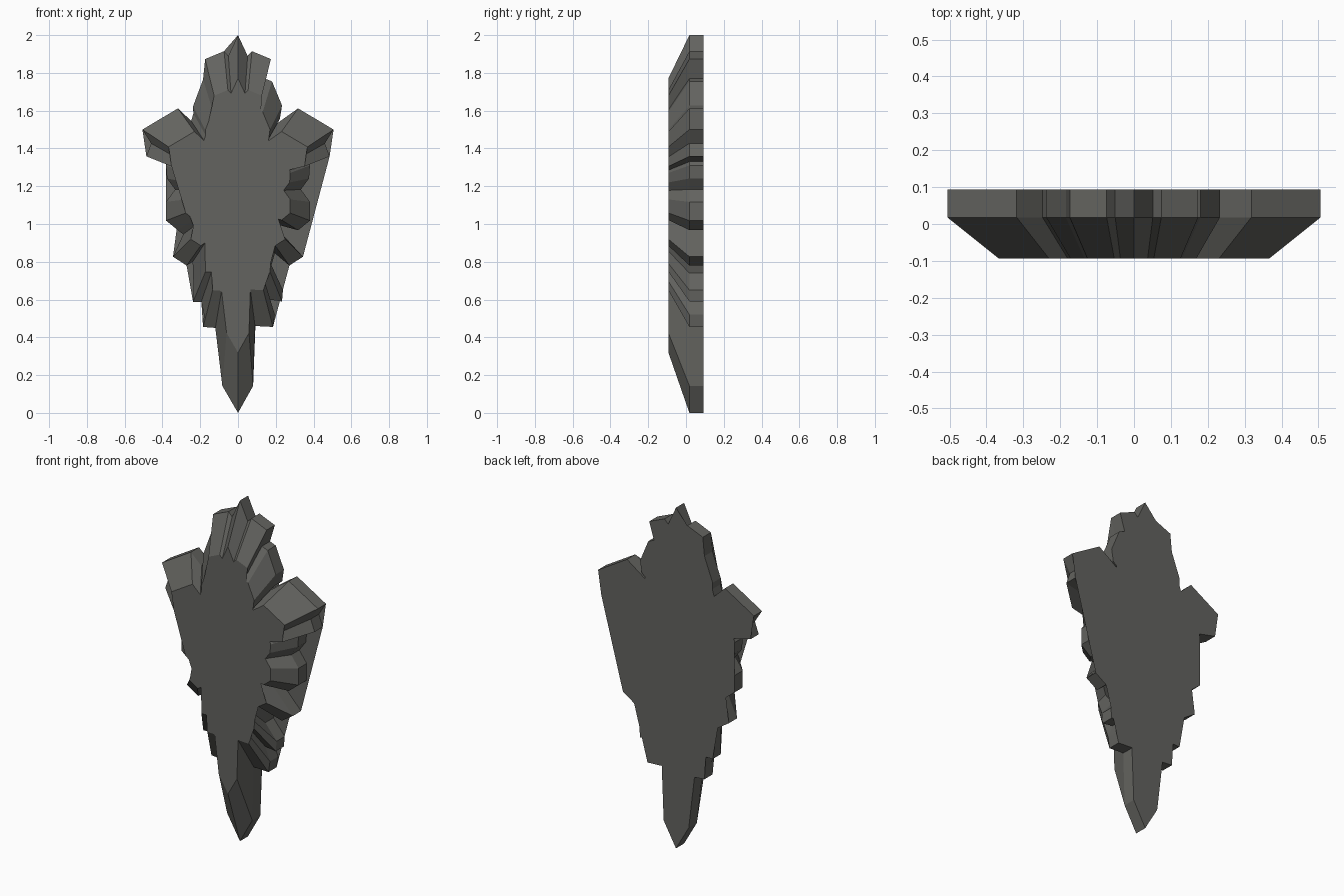
import bpy, bmesh

if "Cube" in bpy.data.objects:
    bpy.data.objects.remove(bpy.data.objects["Cube"])

# One flat stone colour
stone = bpy.data.materials.new("dark grey stone")
stone.diffuse_color = (0.125, 0.125, 0.115, 1)
stone.use_nodes = True
stone.node_tree.nodes["Principled BSDF"].inputs["Base Color"].default_value = stone.diffuse_color

# Half profiles (x outward, z), from crown down to the point.
# Sections shared by both sides are mirrored; the damaged notches differ.
crown = [(.051, 1.89), (.074, 1.915), (.174, 1.873)]
wing = [(.318, 1.612), (.506, 1.50), (.46, 1.427), (.485, 1.358), (.365, 1.33),
        (.381, 1.31), (.376, 1.241), (.333, 1.183), (.381, 1.117), (.381, 1.018),
        (.318, .967)]
spur = [(.344, .827), (.272, .78)]

right_side = (crown
    + [(.143, 1.77), (.18, 1.755), (.233, 1.628), (.222, 1.557), (.12, 1.50), (.125, 1.475)]
    + wing + [(.18, 1.005)] + spur
    + [(.195, .845), (.165, .74), (.238, .65), (.233, .59), (.165, .60),
       (.195, .52), (.185, .455), (.09, .46), (.08, .143)])
left_side = (crown
    + [(.185, 1.765), (.238, 1.623), (.236, 1.585), (.248, 1.546)]
    + wing + [(.29, .945)] + spur
    + [(.24, .80), (.235, .65), (.238, .588), (.194, .588),
       (.18, .52), (.185, .455), (.12, .45), (.083, .143)])

outline = ([(0, 2.0)] + right_side + [(0, 0.0)]
           + [(-x, z) for x, z in reversed(left_side)])

FRONT, SHOULDER, BACK = -.093, .018, .093
TAPER, CENTRE_Z = .726, 1.165      # front face shrinks toward this height


def ring(bm, y, scale):
    return [bm.verts.new((x * scale, y, CENTRE_Z + (z - CENTRE_Z) * scale))
            for x, z in outline]


# Leaf slab: straight rim at the back, faces tapering to a flat front
bm = bmesh.new()
rings = [ring(bm, FRONT, TAPER), ring(bm, SHOULDER, 1), ring(bm, BACK, 1)]
for a, b in zip(rings, rings[1:]):
    for i in range(len(a)):
        j = (i + 1) % len(a)
        bm.faces.new((a[i], a[j], b[j], b[i]))
caps = [bm.faces.new(rings[0]), bm.faces.new(rings[2][::-1])]
bmesh.ops.triangulate(bm, faces=caps)
bmesh.ops.recalc_face_normals(bm, faces=bm.faces)

mesh = bpy.data.meshes.new("leaf_slab")
bm.to_mesh(mesh)
bm.free()
mesh.materials.append(stone)
bpy.context.collection.objects.link(bpy.data.objects.new("leaf_slab", mesh))
